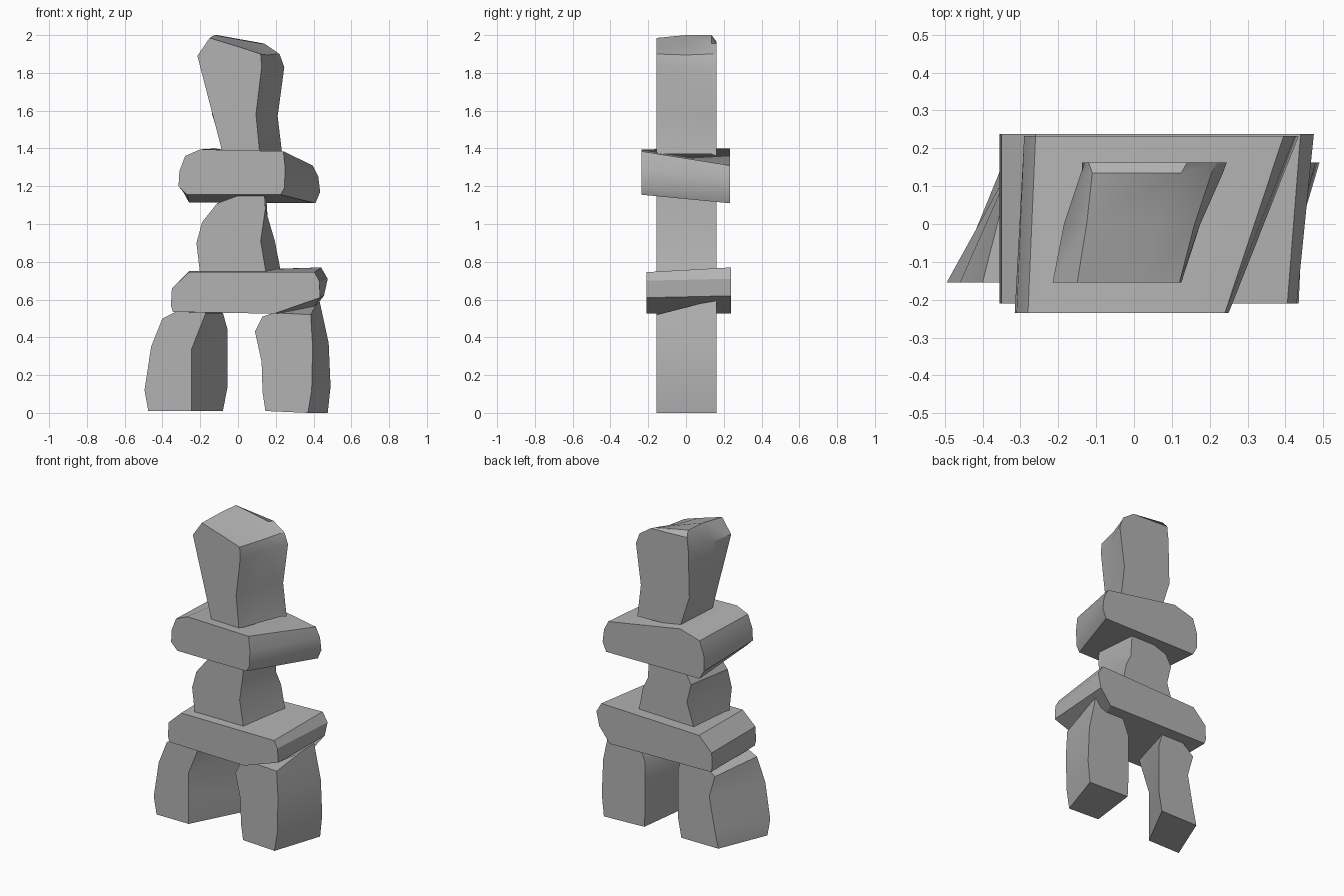
import bpy, bmesh
from math import radians


def stone(name, *sections):
    """Loft a stone through outlines (y, [(x, z), ...]) listed front to back."""
    bm = bmesh.new()
    rings = [[bm.verts.new((x, y, z)) for x, z in pts] for y, pts in sections]
    n = len(rings[0])
    for a, b in zip(rings, rings[1:]):
        for i in range(n):
            j = (i + 1) % n
            bm.faces.new((a[i], a[j], b[j], b[i]))
    bm.faces.new(rings[0])
    bm.faces.new(rings[-1])
    bmesh.ops.recalc_face_normals(bm, faces=bm.faces)
    mesh = bpy.data.meshes.new(name)
    bm.to_mesh(mesh)
    bm.free()
    ob = bpy.data.objects.new(name, mesh)
    bpy.context.collection.objects.link(ob)
    bpy.ops.object.select_all(action='DESELECT')
    ob.select_set(True)
    bpy.context.view_layer.objects.active = ob
    bpy.ops.object.shade_smooth_by_angle(angle=radians(30))
    # Dark grey rock
    mesh.materials.append(rock)


rock = bpy.data.materials.new("rock")
rock.diffuse_color = (0.45, 0.45, 0.45, 1)

F, B = -0.155, 0.162   # front and back planes of the upright stones

# Two standing leg stones
stone("left_leg",
      (F, [(-.475, .01), (-.495, .12), (-.46, .35), (-.40, .50), (-.33, .535),
           (-.17, .53), (-.245, .34), (-.245, .2), (-.245, .01)]),
      (B, [(-.345, .01), (-.32, .12), (-.28, .33), (-.32, .47), (-.24, .535),
           (-.08, .53), (-.055, .44), (-.055, .14), (-.08, .01)]))
stone("right_leg",
      (F, [(.145, .01), (.13, .11), (.125, .27), (.09, .43), (.13, .51),
           (.19, .53), (.385, .52), (.395, .35), (.39, .12), (.37, 0)]),
      (B, [(.185, .01), (.18, .11), (.18, .27), (.18, .43), (.22, .53),
           (.29, .56), (.43, .60), (.48, .37), (.49, .14), (.475, 0)]))

# Lower lintel slab
stone("lower_slab",
      (-.21, [(-.345, .535), (-.355, .57), (-.35, .66), (-.26, .745),
              (.405, .745), (.43, .70), (.435, .61), (.19, .525)]),
      (.238, [(-.345, .535), (-.355, .57), (-.35, .66), (-.26, .75),
              (.44, .77), (.475, .71), (.455, .62), (.38, .525)]))

# Body stone between the slabs
stone("body_stone",
      (F, [(-.20, .73), (-.22, .90), (-.19, 1.01), (-.11, 1.11), (0, 1.15),
           (.14, 1.16), (.145, 1.08), (.12, .91), (.15, .73)]),
      (B, [(-.175, .73), (-.12, .90), (-.15, 1.02), (-.11, 1.09), (.04, 1.14),
           (.15, 1.14), (.16, .98), (.195, .91), (.23, .73)]))

# Upper arm slab, twisted down toward the back right
stone("upper_slab",
      (-.235, [(-.27, 1.155), (-.315, 1.20), (-.31, 1.28), (-.28, 1.36),
               (-.20, 1.395), (.24, 1.385), (.25, 1.29), (.245, 1.19),
               (.225, 1.155)]),
      (.232, [(-.26, 1.115), (-.29, 1.17), (-.29, 1.27), (-.26, 1.36),
              (-.12, 1.40), (.395, 1.31), (.425, 1.25), (.435, 1.17),
              (.41, 1.11)]))

# Head stone
stone("head_stone",
      (F, [(-.08, 1.37), (-.14, 1.60), (-.215, 1.89), (-.15, 1.985),
           (.02, 1.933), (.12, 1.90), (.125, 1.83), (.095, 1.58),
           (.115, 1.37)]),
      (0, [(-.075, 1.37), (-.138, 1.60), (-.185, 1.89), (-.125, 2.0),
           (.06, 1.943), (.16, 1.895), (.175, 1.83), (.14, 1.58),
           (.17, 1.37)]),
      (.135, [(-.072, 1.37), (-.137, 1.59), (-.14, 1.89), (-.11, 2.0),
              (.125, 1.955), (.205, 1.90), (.235, 1.83), (.20, 1.58),
              (.225, 1.37)]),
      (B, [(-.07, 1.37), (-.137, 1.58), (-.13, 1.88), (-.12, 1.965),
           (.14, 1.955), (.22, 1.90), (.245, 1.83), (.21, 1.57),
           (.235, 1.36)]))
